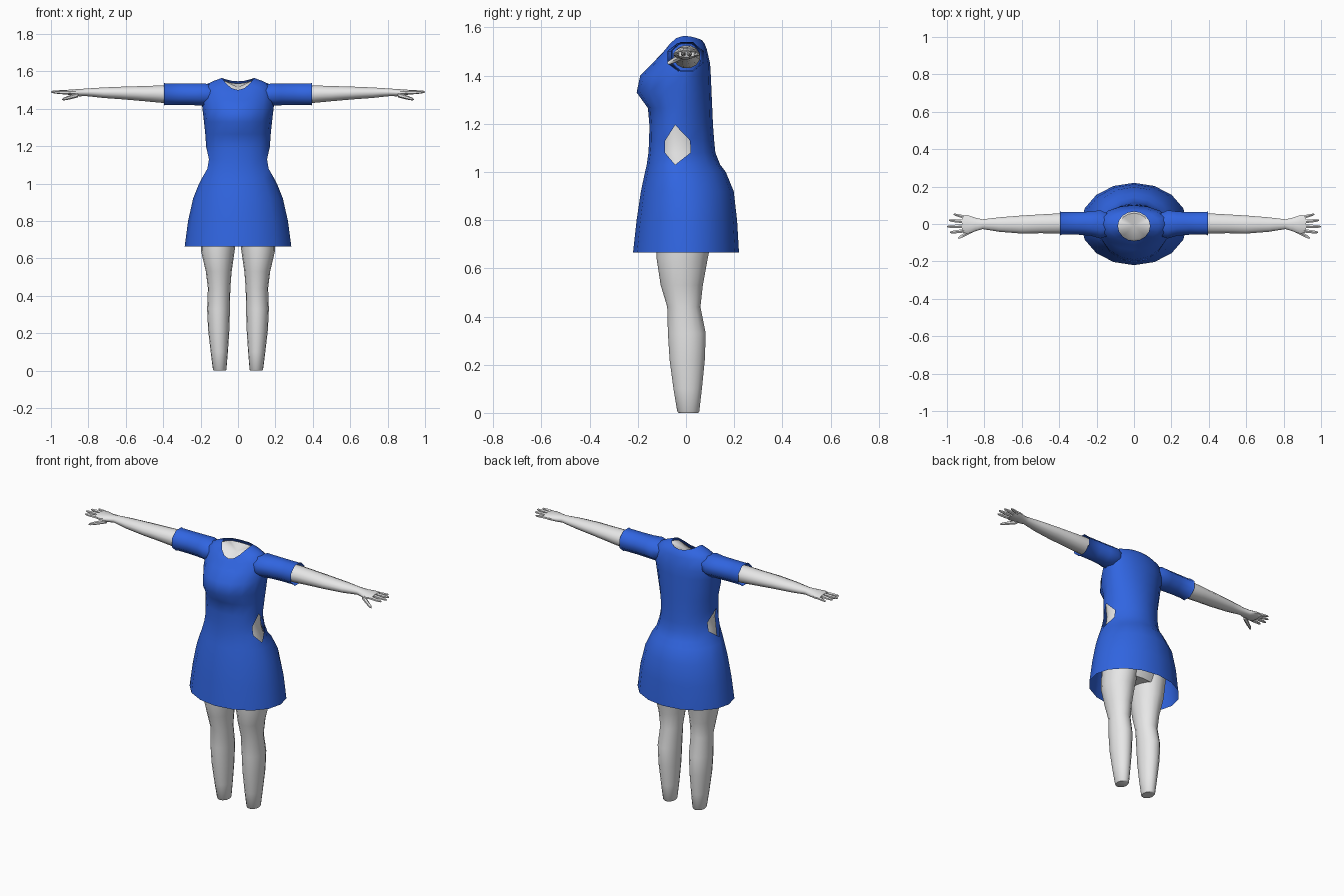
import bpy, bmesh, math

if "Cube" in bpy.data.objects:
    bpy.data.objects.remove(bpy.data.objects["Cube"])


def material(name, rgb):
    m = bpy.data.materials.new(name)
    m.diffuse_color = (*rgb, 1)
    m.use_nodes = True
    m.node_tree.nodes["Principled BSDF"].inputs["Base Color"].default_value = m.diffuse_color
    return m


BLUE = material("blue cloth", (0.03, 0.13, 0.75))
GREY = material("pale skin", (0.8, 0.8, 0.8))


def finish(name, bm, mat, angle=50):
    bmesh.ops.recalc_face_normals(bm, faces=bm.faces)
    me = bpy.data.meshes.new(name)
    bm.to_mesh(me)
    bm.free()
    me.materials.append(mat)
    ob = bpy.data.objects.new(name, me)
    bpy.context.collection.objects.link(ob)
    bpy.ops.object.select_all(action='DESELECT')
    ob.select_set(True)
    bpy.context.view_layer.objects.active = ob
    bpy.ops.object.shade_smooth_by_angle(angle=math.radians(angle))
    return ob


def loft(bm, rings, caps=(False, False)):
    """Skin a list of point rings; returns the vertex grid."""
    grid = [[bm.verts.new(p) for p in r] for r in rings]
    n = len(grid[0])
    for a, b in zip(grid, grid[1:]):
        for k in range(n):
            bm.faces.new((a[k], a[(k + 1) % n], b[(k + 1) % n], b[k]))
    if caps[0]:
        bm.faces.new(grid[0][::-1])
    if caps[1]:
        bm.faces.new(grid[-1])
    return grid


def body_ring(w, yf, ys, yb, zs, zf=None, zb=None, n=16):
    """Horizontal ring with its own front, side and back depth and height."""
    zf = zs if zf is None else zf
    zb = zs if zb is None else zb
    pts = []
    for k in range(n):
        a = 2 * math.pi * k / n
        c, s = math.cos(a), math.sin(a)
        y = ys + s * ((yb - ys) if s > 0 else (ys - yf))
        z = zs + s * s * ((zb if s > 0 else zf) - zs)
        pts.append((w * c, y, z))
    return pts


def limb(bm, stations, n=8, side=1, caps=(True, True)):
    """Tube along x from stations (x, y, z, ry, rz)."""
    rings = []
    for x, y, z, ry, rz in stations:
        rings.append([(side * x, y + ry * math.cos(2 * math.pi * (k + .5) / n),
                       z + rz * math.sin(2 * math.pi * (k + .5) / n)) for k in range(n)])
    return loft(bm, rings, caps)


# Dress: half width, front y, side y, back y, side z, (front z, back z)
skirt = [
    (.285, -.22, .0, .22, .665),
    (.267, -.205, .0, .212, .80),
    (.24, -.187, -.01, .198, .92),
    (.208, -.17, -.03, .165, 1.0),
    (.192, -.163, -.045, .142, 1.03),
    (.177, -.156, -.045, .122, 1.08),
    (.168, -.153, -.045, .117, 1.13),
]
bodice = [
    (.170, -.152, -.045, .112, 1.195),
    (.175, -.158, -.03, .109, 1.265),
    (.182, -.205, -.02, .106, 1.33),
    (.190, -.19, -.01, .103, 1.40),
    (.196, -.14, .0, .10, 1.45),
    (.180, -.112, .0, .086, 1.525, 1.48, 1.51),
    (.135, -.10, -.005, .076, 1.547, 1.492, 1.535),
    (.086, -.09, -.01, .066, 1.565, 1.50, 1.547),
]
bm = bmesh.new()
grid = loft(bm, [body_ring(*r) for r in skirt + bodice])

# Waist openings on both sides: remove the side points and refill the corners
for k in (0, 8):
    for end, mid in ((4, 5), (7, 6)):
        bm.verts.remove(grid[mid][k])
        for j in ((k + 1) % 16, (k - 1) % 16):
            bm.faces.new((grid[end][k], grid[end][j], grid[mid][j]))
finish("dress", bm, BLUE)

# Torso inside the dress
hips = [
    (.185, -.11, .0, .09, .70),
    (.198, -.125, .0, .13, .80),
    (.195, -.125, .0, .135, .90),
    (.178, -.13, -.02, .125, 1.0),
    (.160, -.13, -.04, .10, 1.08),
    (.153, -.13, -.04, .095, 1.13),
]
upper = [(r[0] * .92, r[1] * .9, r[2], r[3] * .88) + tuple(z - .012 for z in r[4:])
         for r in bodice]
bm = bmesh.new()
grid = loft(bm, [body_ring(*r) for r in hips + upper], (True, False))
hollow = bm.verts.new((0, -.01, 1.515))
for k in range(16):
    bm.faces.new((grid[-1][k], grid[-1][(k + 1) % 16], hollow))
finish("torso", bm, GREY)

# Leg stations: inner x, outer x, front y, back y, z
leg = [
    (.062, .134, -.036, .055, .005),
    (.054, .146, -.052, .066, .10),
    (.046, .160, -.068, .078, .22),
    (.043, .165, -.075, .082, .33),
    (.041, .161, -.078, .060, .44),
    (.034, .172, -.105, .070, .53),
    (.018, .198, -.122, .090, .64),
    (.004, .200, -.122, .115, .76),
]
# Hand digits: root (x, y, z), tip (x, y, z), thickness
digits = {
    "thumb": ((.855, -.03, 1.474), (.94, -.075, 1.45), .013),
    "index_finger": ((.905, -.036, 1.487), (.985, -.045, 1.488), .011),
    "middle_finger": ((.905, -.011, 1.490), (1.0, -.014, 1.49), .011),
    "ring_finger": ((.905, .013, 1.490), (.99, .02, 1.49), .011),
    "little_finger": ((.895, .035, 1.487), (.965, .052, 1.487), .010),
}
for side, tag in ((1, "left"), (-1, "right")):
    # Sleeve with a slightly flared cuff
    bm = bmesh.new()
    limb(bm, [(.13, -.005, 1.477, .06, .05),
              (.18, -.002, 1.477, .082, .064),
              (.23, .002, 1.477, .07, .063),
              (.30, .003, 1.478, .065, .062),
              (.388, .003, 1.478, .065, .062),
              (.396, .003, 1.478, .071, .066)], 8, side, (False, False))
    finish(tag + "_sleeve", bm, BLUE)

    # Arm flowing into the palm
    bm = bmesh.new()
    limb(bm, [(.15, .0, 1.478, .05, .045),
              (.395, .003, 1.478, .056, .049),
              (.50, .001, 1.481, .052, .042),
              (.60, -.003, 1.484, .050, .036),
              (.72, -.003, 1.486, .040, .029),
              (.81, -.001, 1.488, .027, .021),
              (.85, -.003, 1.486, .038, .020),
              (.89, -.002, 1.487, .052, .017),
              (.92, .0, 1.489, .047, .012)], 12, side)
    finish(tag + "_arm", bm, GREY)

    # Thumb and fingers
    bm = bmesh.new()
    for a, b, r in digits.values():
        mix = lambda t: tuple(p + (q - p) * t for p, q in zip(a, b))
        limb(bm, [(*mix(0), r, r), (*mix(.55), r * .9, r * .85),
                  (*mix(.9), r * .65, r * .6), (*mix(1), r * .25, r * .25)], 6, side)
    finish(tag + "_fingers", bm, GREY)

    # Leg
    bm = bmesh.new()
    rings = []
    for xi, xo, yf, yb, z in leg:
        cx, cy = (xi + xo) / 2, (yf + yb) / 2
        rings.append([(side * (cx + (xo - xi) / 2 * math.cos(t)),
                       cy + (yb - yf) / 2 * math.sin(t), z)
                      for t in (math.pi * k / 8 for k in range(16))])
    # rounded ankle end
    rings.insert(0, [(x * .9 + side * .0098, y * .9 + .001, 0) for x, y, z in rings[0]])
    loft(bm, rings, (True, True))
    finish(tag + "_leg", bm, GREY)
